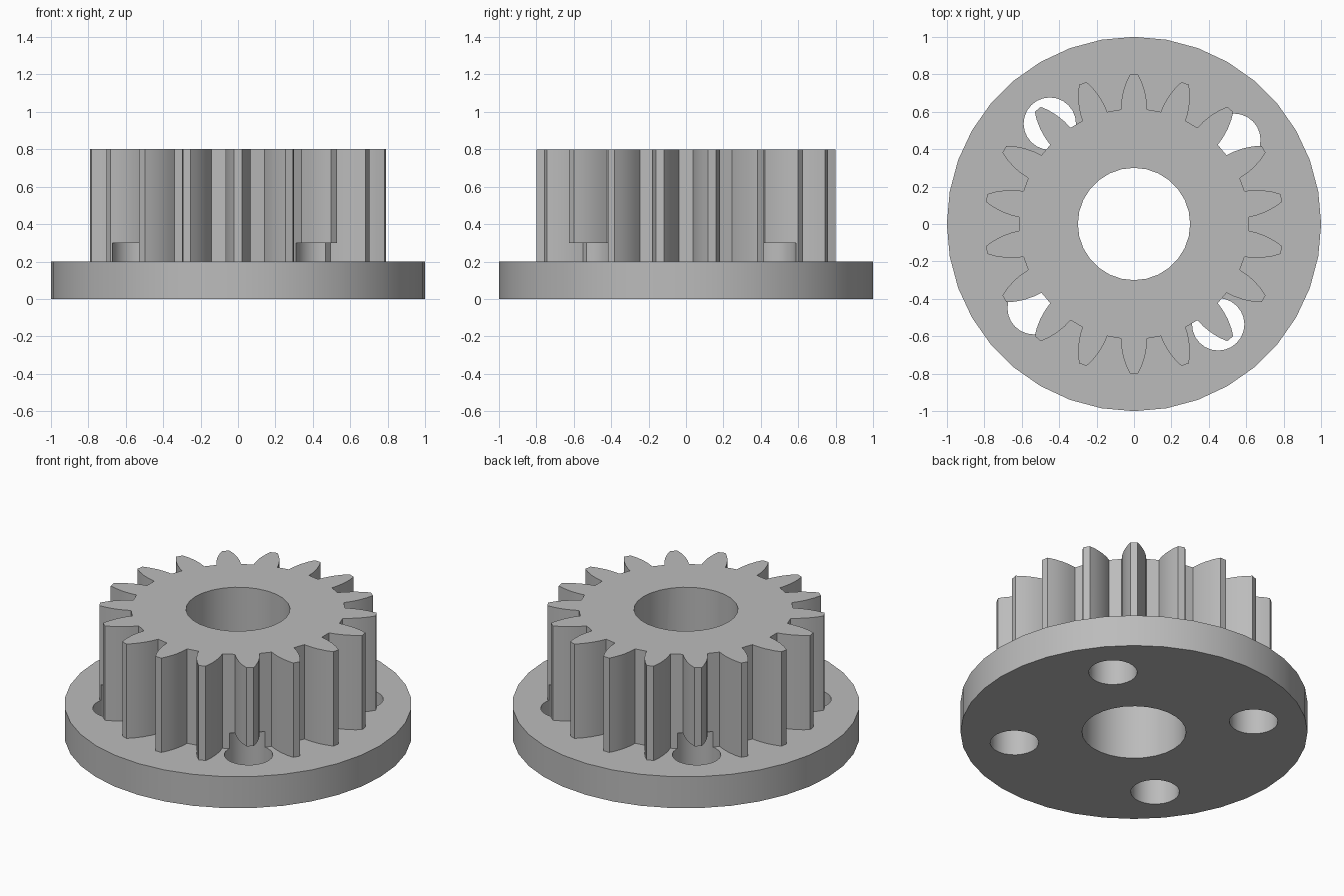
import bpy, bmesh
from math import sin, cos, radians

cube = bpy.data.objects.get("Cube")
if cube:
    bpy.data.objects.remove(cube, do_unlink=True)

TEETH = 18
# One tooth flank, root to tip: radius, half angle in degrees
FLANK = [(0.616, 6.6), (0.66, 5.9), (0.71, 4.7), (0.76, 3.1), (0.8, 1.5)]

grey = bpy.data.materials.new("plain grey")
grey.use_nodes = True
colour = (0.5, 0.5, 0.5, 1)
grey.diffuse_color = colour
grey.node_tree.nodes["Principled BSDF"].inputs["Base Color"].default_value = colour


def polar(r, degrees):
    return r * cos(radians(degrees)), r * sin(radians(degrees))


def circle(r, sides, centre=(0, 0)):
    ring = [polar(r, 360 * i / sides) for i in range(sides)]
    return [(x + centre[0], y + centre[1]) for x, y in ring]


def prism(name, outline, bottom, top):
    """Extrude a flat outline between two heights."""
    bm = bmesh.new()
    face = bm.faces.new([bm.verts.new((x, y, bottom)) for x, y in outline])
    up = bmesh.ops.extrude_face_region(bm, geom=[face])["geom"]
    bmesh.ops.translate(bm, vec=(0, 0, top - bottom),
                        verts=[v for v in up if isinstance(v, bmesh.types.BMVert)])
    bmesh.ops.recalc_face_normals(bm, faces=bm.faces)
    mesh = bpy.data.meshes.new(name)
    bm.to_mesh(mesh)
    bm.free()
    mesh.materials.append(grey)
    obj = bpy.data.objects.new(name, mesh)
    bpy.context.collection.objects.link(obj)
    return obj


def combine(target, tool, operation):
    """Apply a boolean and discard the tool."""
    bpy.context.view_layer.objects.active = target
    mod = target.modifiers.new(tool.name, 'BOOLEAN')
    mod.operation, mod.solver, mod.object = operation, 'EXACT', tool
    bpy.ops.object.modifier_apply(modifier=mod.name)
    bpy.data.objects.remove(tool, do_unlink=True)


# Flange and toothed hub
flange = prism("flanged_gear", circle(1, 36), 0, 0.2)
outline = []
for i in range(TEETH):
    middle = 90 + i * 360 / TEETH
    outline += [polar(r, middle - a) for r, a in FLANK]
    outline += [polar(r, middle + a) for r, a in reversed(FLANK)]
combine(flange, prism("toothed_hub", outline, 0.1, 0.8), 'UNION')

# Central bore
combine(flange, prism("bore_cutter", circle(0.3, 28), -0.1, 1), 'DIFFERENCE')

# Four bolt holes, reaching a little way up into the teeth
for i in range(4):
    hole = circle(0.14, 24, polar(0.7, 40 + 90 * i))
    combine(flange, prism("bolt_hole_cutter", hole, -0.1, 0.3), 'DIFFERENCE')

# Smooth round walls, crisp edges
bpy.ops.object.select_all(action='DESELECT')
flange.select_set(True)
bpy.context.view_layer.objects.active = flange
bpy.ops.object.shade_smooth_by_angle(angle=radians(30))
